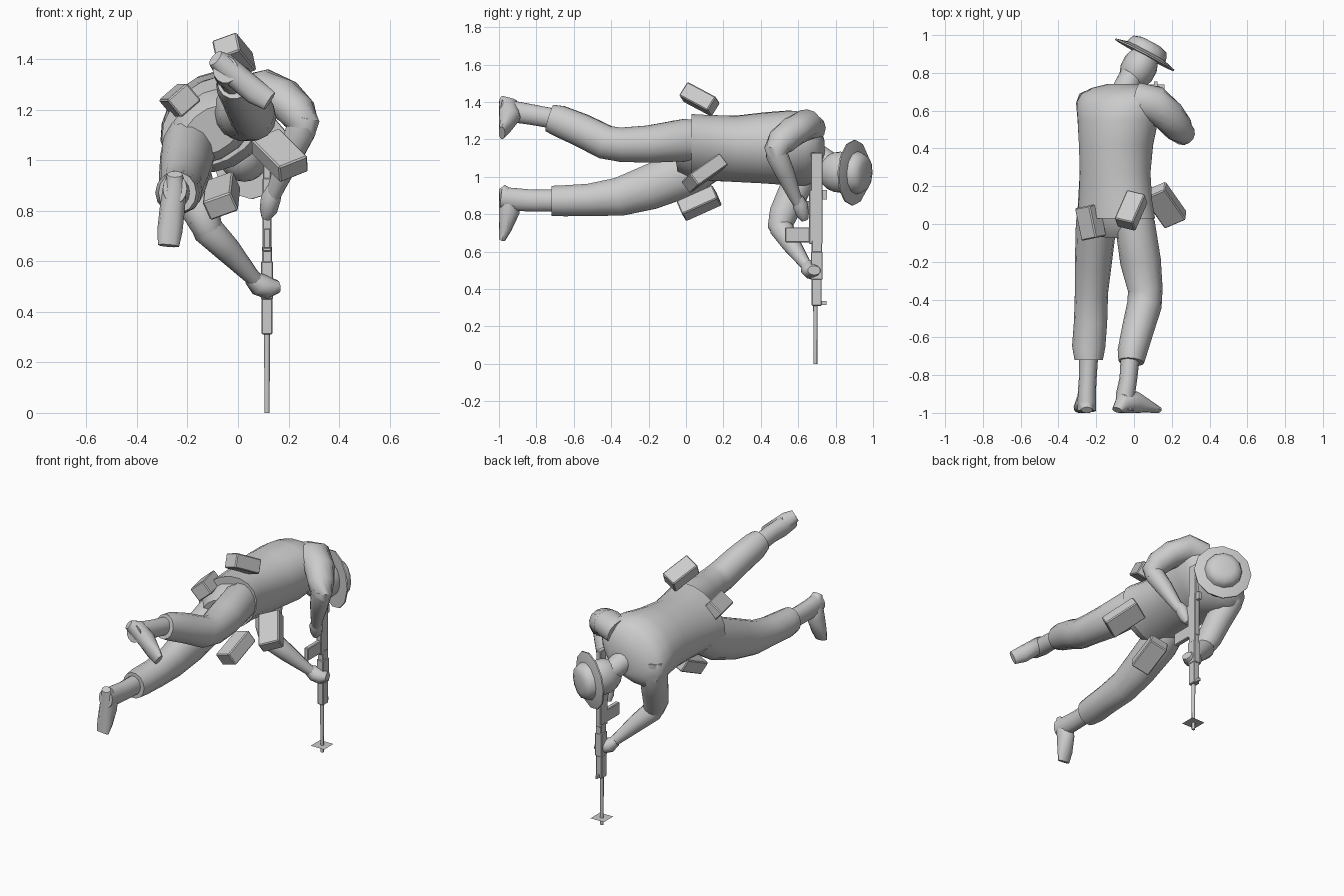
import bpy, bmesh, math
from mathutils import Vector, Matrix

grey = bpy.data.materials.new("plain_grey")
grey.diffuse_color = (0.6, 0.6, 0.6, 1)


def finish(name, bm, angle=40, bevel=0):
    bmesh.ops.recalc_face_normals(bm, faces=bm.faces)
    me = bpy.data.meshes.new(name)
    bm.to_mesh(me)
    bm.free()
    me.materials.append(grey)
    ob = bpy.data.objects.new(name, me)
    bpy.context.collection.objects.link(ob)
    if bevel:
        m = ob.modifiers.new("bevel", 'BEVEL')
        m.width, m.segments = bevel, 1
    bpy.ops.object.select_all(action='DESELECT')
    ob.select_set(True)
    bpy.context.view_layer.objects.active = ob
    if angle:
        bpy.ops.object.shade_smooth_by_angle(angle=math.radians(angle))
    return ob


def loft(name, stations, up, sides=14, angle=45, floor_y=None, axis=None):
    """Skin elliptical rings (x, y, z, half width, half depth) along a path."""
    bm = bmesh.new()
    pts = [Vector(s[:3]) for s in stations]
    rings = []
    for i, s in enumerate(stations):
        t = axis or (pts[min(i + 1, len(pts) - 1)] - pts[max(i - 1, 0)])
        t = Vector(t).normalized()
        side = t.cross(Vector(up)).normalized()
        u = side.cross(t)
        ring = []
        for k in range(sides):
            a = 2 * math.pi * k / sides
            p = pts[i] + side * s[3] * math.cos(a) + u * s[4] * math.sin(a)
            if floor_y is not None:
                p.y = max(p.y, floor_y)
            ring.append(bm.verts.new(p))
        rings.append(ring)
    for r, q in zip(rings, rings[1:]):
        for k in range(sides):
            j = (k + 1) % sides
            bm.faces.new((r[k], r[j], q[j], q[k]))
    bm.faces.new(rings[0])
    bm.faces.new(rings[-1])
    return finish(name, bm, angle)


def box(name, centre, size, long_axis=(0, 1, 0), normal=(0, 0, 1), bevel=0):
    """Box sized (long, wide, thick) along a long axis and a face normal."""
    L = Vector(long_axis).normalized()
    W = Vector(normal).cross(L).normalized()
    N = L.cross(W)
    m = Matrix((L, W, N)).transposed().to_4x4()
    bm = bmesh.new()
    bmesh.ops.create_cube(bm, size=1, matrix=Matrix.Translation(centre) @ m @ Matrix.Diagonal((*size, 1)))
    return finish(name, bm, 0, bevel)


BACK = (-0.55, 0, 0.83)   # direction the rolled back faces

# Jacket with flared hem, shoulders and neck
loft("jacket", [(-.095, .03, 1.155, .225, .16), (-.10, .12, 1.155, .212, .16),
                (-.10, .27, 1.15, .198, .17), (-.095, .42, 1.155, .205, .185),
                (-.085, .55, 1.155, .227, .19), (-.085, .64, 1.15, .24, .18),
                (-.085, .69, 1.14, .225, .145), (-.07, .72, 1.13, .17, .11),
                (-.06, .74, 1.12, .09, .07)], BACK, 18, axis=(0, 1, 0))
loft("neck", [(-.06, .68, 1.12, .07, .07), (-.03, .75, 1.08, .065, .065),
              (.01, .82, 1.04, .06, .06)], (0, 0, 1))
loft("pelvis", [(-.10, .08, 1.14, .19, .14), (-.10, .0, 1.13, .185, .125),
                (-.10, -.06, 1.12, .13, .085)], BACK)

# Trouser legs, rolled at the cuff
loft("raised_leg", [(-.01, .10, 1.20, .08, .10), (.005, 0, 1.197, .106, .116),
                    (.035, -.2, 1.175, .108, .102), (.06, -.35, 1.172, .092, .094),
                    (.055, -.43, 1.185, .092, .093), (.02, -.56, 1.25, .085, .09),
                    (-.01, -.68, 1.30, .078, .085), (-.015, -.73, 1.315, .068, .075)], (0, 0, 1))
loft("lowered_leg", [(-.19, .12, 1.09, .10, .12), (-.20, 0, 1.02, .108, .13),
                     (-.215, -.2, .942, .098, .122), (-.225, -.36, .893, .088, .105),
                     (-.23, -.52, .877, .088, .088), (-.24, -.65, .872, .088, .085),
                     (-.24, -.72, .872, .075, .082)], (0, 0, 1))

# Ankles and feet, soles on one flat plane
loft("raised_ankle", [(-.02, -.70, 1.31, .05, .055), (-.03, -.82, 1.332, .047, .056),
                      (-.045, -.90, 1.345, .05, .058), (-.05, -.99, 1.36, .05, .055)], (0, 0, 1))
loft("lowered_ankle", [(-.24, -.70, .873, .05, .06), (-.245, -.82, .873, .047, .06),
                       (-.25, -.90, .878, .048, .062), (-.25, -.99, .888, .048, .06)], (0, 0, 1))
loft("raised_foot", [(-.09, -.985, 1.405, .035, .02), (-.06, -.95, 1.38, .05, .055),
                     (.01, -.945, 1.32, .05, .06), (.07, -.965, 1.27, .05, .035),
                     (.125, -.985, 1.235, .04, .018)], (0, 1, 0), 12, 45, -1)
loft("lowered_foot", [(-.25, -.985, .945, .03, .02), (-.25, -.95, .90, .046, .055),
                      (-.26, -.95, .81, .05, .06), (-.27, -.968, .72, .05, .035),
                      (-.275, -.985, .662, .042, .018)], (0, 1, 0), 12, 45, -1)

# Arms holding the rifle
loft("trigger_arm_upper", [(.02, .65, 1.25, .085, .10), (.11, .635, 1.275, .085, .098),
                           (.18, .575, 1.245, .08, .09), (.235, .51, 1.19, .076, .08),
                           (.26, .48, 1.14, .064, .064), (.255, .485, 1.09, .045, .045)], (0, 1, .3))
loft("trigger_arm_lower", [(.265, .465, 1.18, .045, .045), (.25, .485, 1.12, .06, .06),
                           (.205, .53, 1.02, .052, .052), (.155, .58, .90, .035, .035),
                           (.14, .60, .86, .03, .03)], (0, 1, .3))
loft("trigger_hand", [(.145, .595, .89, .03, .03), (.13, .61, .85, .04, .042),
                      (.12, .625, .80, .035, .035), (.11, .635, .77, .018, .02)], (0, 1, 0), 10)
loft("support_arm_upper", [(-.22, .64, 1.14, .08, .075), (-.215, .63, 1.03, .082, .085),
                           (-.18, .575, .92, .08, .082), (-.15, .52, .80, .074, .077),
                           (-.12, .50, .73, .06, .064), (-.10, .51, .69, .04, .04)], (0, 1, 0))
loft("support_arm_lower", [(-.155, .495, .78, .05, .05), (-.12, .51, .725, .062, .064),
                           (-.04, .56, .645, .052, .052), (.05, .63, .545, .033, .033),
                           (.075, .65, .52, .03, .03)], (0, 1, 0))
loft("support_hand", [(.05, .64, .535, .03, .03), (.08, .66, .51, .045, .05),
                      (.12, .675, .495, .045, .05), (.16, .685, .50, .025, .035)], (0, 1, 0), 10)

# Head, turned towards the sights
bm = bmesh.new()
turn = Matrix.Rotation(math.radians(-28), 4, 'Z')
bmesh.ops.create_uvsphere(bm, u_segments=14, v_segments=10, radius=1,
                          matrix=Matrix.Translation((.025, .825, 1.025)) @ turn @ Matrix.Diagonal((.095, .125, .11, 1)))
finish("head", bm, 60)

# Hat: thin drooping brim and rounded crown on a tilted axis
axis = Vector((.47, .88, -.04))
c = Vector((.06, .903, 1.022))


def hat(name, profile, sides, angle):
    return loft(name, [(*(c + axis * h), r, r) for h, r in profile], (0, 0, 1), sides, angle, axis=axis)


hat("hat_brim", [(-.012, .12), (-.012, .176), (-.004, .176), (.012, .115)], 12, 30)
hat("hat_crown", [(0, .117), (.03, .111), (.055, .098), (.068, .06)], 12, 60)

# Rifle pointing straight down
X, Y = .115, .695


def bar(name, z0, z1, y0, y1, half, bevel=.004):
    return box(name, (X, (y0 + y1) / 2, (z0 + z1) / 2), (z1 - z0, 2 * half, y1 - y0),
               (0, 0, 1), (0, 1, 0), bevel)


loft("barrel", [(X, .692, 0, .010, .010), (X, .692, .34, .012, .012)], (0, 1, 0), 8)
bar("fore_end", .31, .46, .672, .725, .021)
bar("handguard", .45, .60, .668, .730, .024)
bar("gas_block", .59, .66, .672, .728, .019)
bar("receiver", .64, .93, .658, .730, .018)
bar("stock", .92, 1.13, .668, .730, .016)
bar("magazine", .65, .73, .53, .665, .014)
bar("pistol_grip", .80, .87, .60, .665, .014)
bar("front_sight", .315, .335, .72, .75, .006, 0)
bar("rear_sight", .88, .93, .725, .755, .010, 0)

# Flat square sheet near the muzzle
bm = bmesh.new()
bmesh.ops.create_grid(bm, x_segments=1, y_segments=1, size=.0475, matrix=Matrix.Translation((X, .692, .045)))
finish("muzzle_plate", bm, 0)

# Four belt pouches
box("back_pouch", (-.015, .072, 1.415), (.185, .105, .088), (.07, .16, -.085), (-.02, .045, .085), .006)
box("hip_pouch", (-.23, .01, 1.238), (.175, .105, .09), (.035, -.17, 0), (-.6, -.12, .72), .006)
box("side_pouch", (.165, .10, 1.02), (.225, .13, .078), (-.12, .17, .12), (.1, .5, -.8), .006)
box("belly_pouch", (-.065, .07, .86), (.21, .12, .085), (.01, .20, .09), (.35, .3, -.8), .006)
